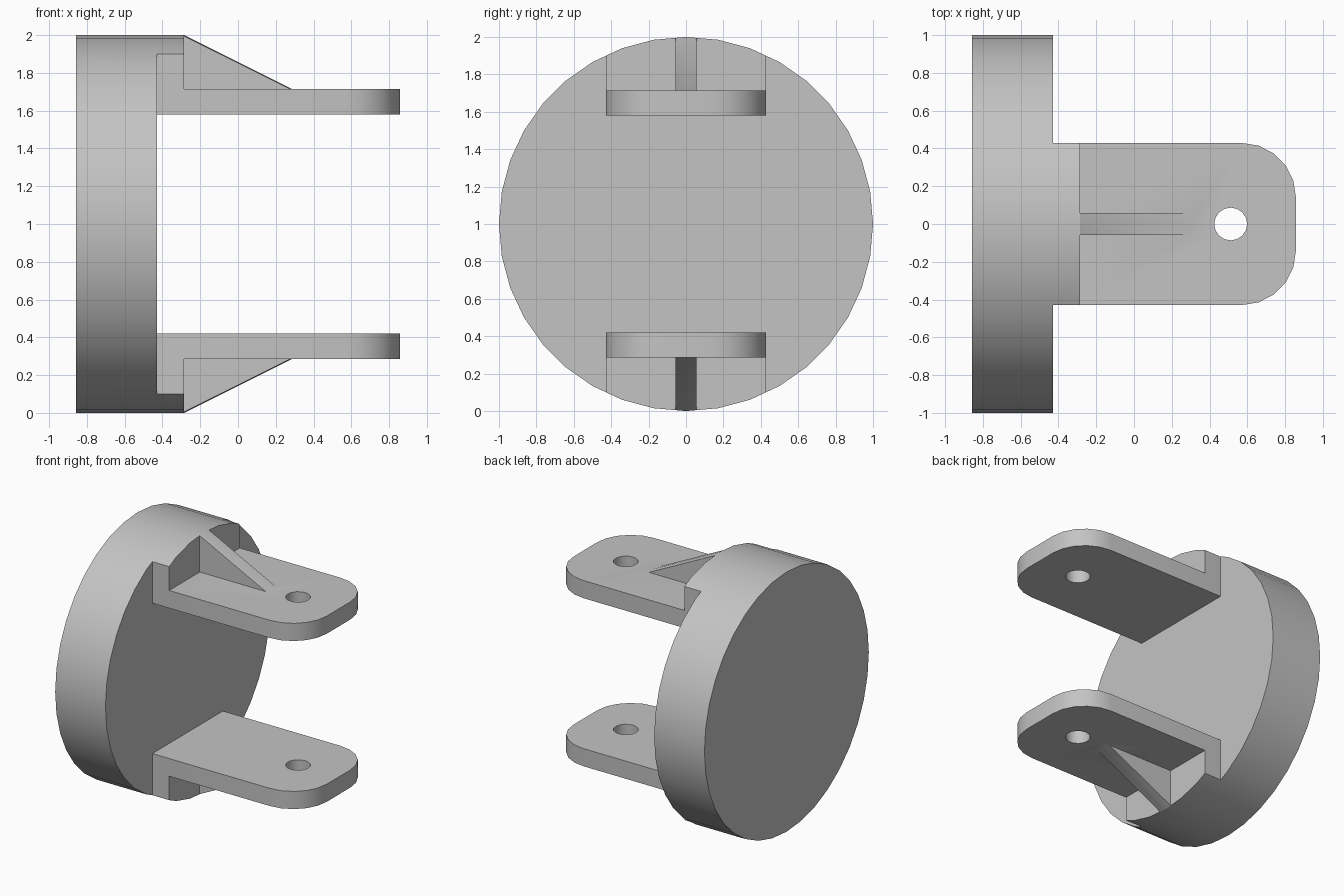
import bpy, bmesh
from math import sin, cos, pi, radians
from mathutils import Vector

old = bpy.data.objects.get("Cube")
if old:
    bpy.data.objects.remove(old, do_unlink=True)

BACK, FACE, SHOULDER, TIP = -0.857, -0.429, -0.286, 0.857
HALF_W = 0.429                 # half width of the arms
INNER, OUTER = 0.579, 0.715    # arm faces, measured from the disc axis
HOLE_X, HOLE_R = 0.512, 0.087
CORNER = 0.286
RIB_W = 0.057


def prism(name, points, axis, start, end):
    """Extrude a flat profile along x (points are y, z) or z (points are x, y)."""
    bm = bmesh.new()
    place = (lambda a, b: (start, a, b)) if axis == "x" else (lambda a, b: (a, b, start))
    face = bm.faces.new([bm.verts.new(place(a, b)) for a, b in points])
    out = bmesh.ops.extrude_face_region(bm, geom=[face])
    length = end - start
    move = Vector((length, 0, 0) if axis == "x" else (0, 0, length))
    bmesh.ops.translate(bm, vec=move, verts=[v for v in out["geom"] if isinstance(v, bmesh.types.BMVert)])
    bmesh.ops.recalc_face_normals(bm, faces=bm.faces)
    mesh = bpy.data.meshes.new(name)
    bm.to_mesh(mesh)
    bm.free()
    obj = bpy.data.objects.new(name, mesh)
    bpy.context.collection.objects.link(obj)
    return obj


def circle(cx, cy, r, n):
    return [(cx + r * sin(2 * pi * i / n), cy + r * cos(2 * pi * i / n)) for i in range(n)]


def combine(target, tool, operation):
    """Apply a boolean and remove its tool."""
    tool.hide_render = True
    mod = target.modifiers.new(operation.title(), "BOOLEAN")
    mod.operation, mod.object, mod.solver = operation, tool, "EXACT"
    bpy.context.view_layer.objects.active = target
    bpy.ops.object.modifier_apply(modifier=mod.name)
    bpy.data.objects.remove(tool, do_unlink=True)


# Round base, cut back to leave a shoulder at the top and bottom
mount = prism("clevis_mount", circle(0, 1, 1, 36), "x", BACK, SHOULDER)
w, h, far = HALF_W, INNER, 1.2
quarter = [(far, far), (w, far), (w, h)]
h_shape = (quarter + [(-y, z) for y, z in reversed(quarter)]
           + [(-y, -z) for y, z in quarter] + [(y, -z) for y, z in reversed(quarter)])
combine(mount, prism("shoulder_cutter", [(y, z + 1) for y, z in h_shape], "x", FACE, 0), "DIFFERENCE")

# Arm outline with two rounded corners
arc = [(TIP - CORNER + CORNER * sin(radians(18 * i)),
        HALF_W - CORNER + CORNER * cos(radians(18 * i))) for i in range(6)]
half = [(-0.35, HALF_W)] + arc
outline = half + [(x, -y) for x, y in reversed(half)]

# Rib cross-section follows the first facets of the round base
drop = (1 - cos(radians(10))) / sin(radians(10)) * RIB_W
rib_section = [(-RIB_W, 0.65), (RIB_W, 0.65), (RIB_W, 1 - drop), (0, 1), (-RIB_W, 1 - drop)]
RIB_END = 0.3
slope = (1 - OUTER) / (2 * CORNER)

for side, sign in (("upper", 1), ("lower", -1)):
    arm = prism(side + "_arm", outline, "z", 1 + sign * INNER, 1 + sign * OUTER)
    combine(mount, arm, "UNION")
    rib = prism(side + "_rib", [(y, 1 + sign * z) for y, z in rib_section], "x", SHOULDER, RIB_END)
    for v in rib.data.vertices:
        if v.co.x > 0 and abs(v.co.z - 1) > 0.9:
            v.co.z -= sign * slope * (RIB_END - SHOULDER)
    combine(mount, rib, "UNION")

# Pin hole through both arms
combine(mount, prism("pin_cutter", circle(HOLE_X, 0, HOLE_R, 16), "z", -0.1, 2.1), "DIFFERENCE")

# Plain grey finish
grey = bpy.data.materials.new("light_grey")
grey.use_nodes = True
colour = (0.55, 0.55, 0.55, 1)
grey.diffuse_color = colour
grey.node_tree.nodes["Principled BSDF"].inputs["Base Color"].default_value = colour
mount.data.materials.clear()
mount.data.materials.append(grey)
for p in mount.data.polygons:
    p.material_index = 0

bpy.ops.object.select_all(action="DESELECT")
mount.select_set(True)
bpy.context.view_layer.objects.active = mount
bpy.ops.object.shade_smooth_by_angle(angle=radians(30))
